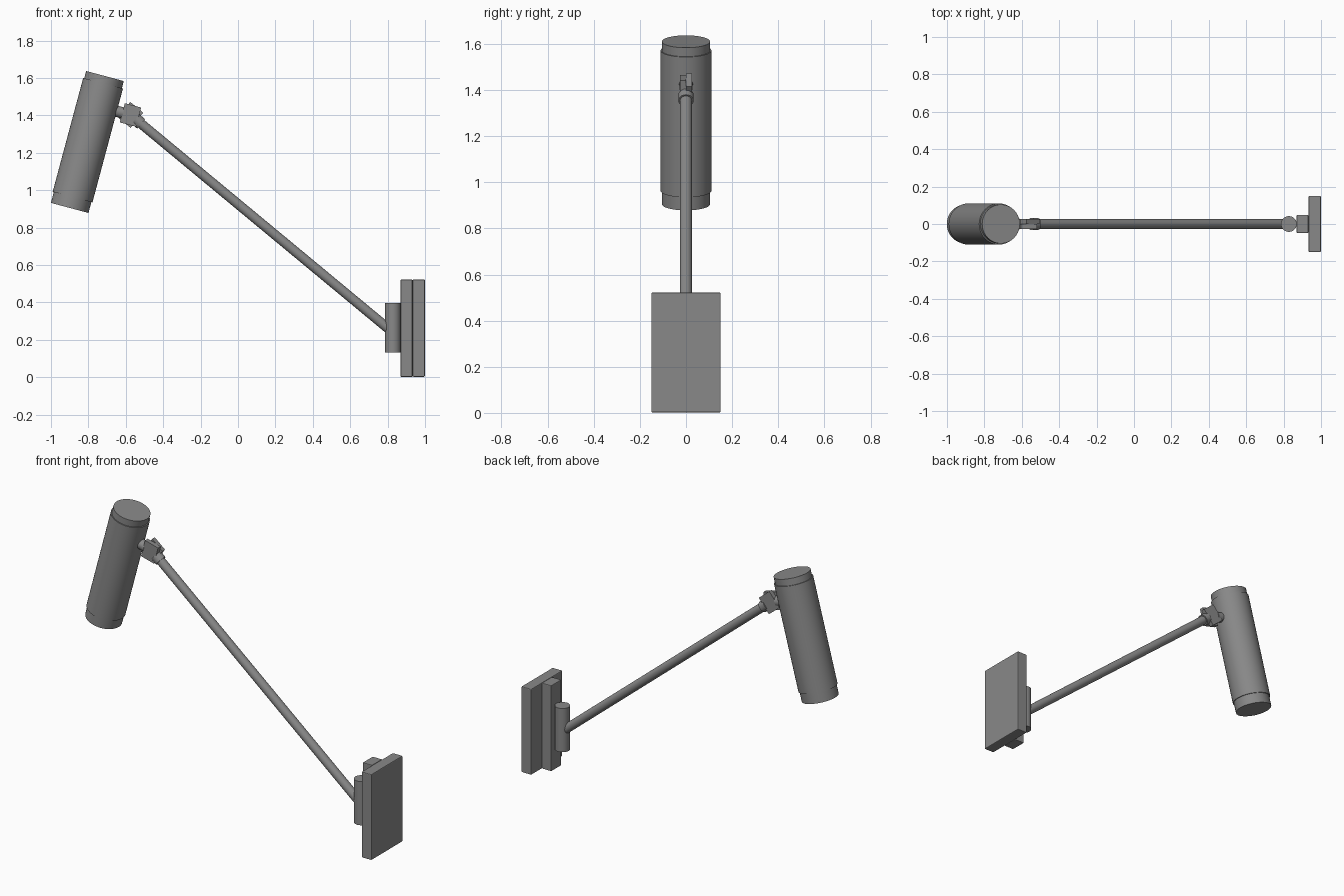
import bpy
from math import radians
from mathutils import Vector

cube = bpy.data.objects.get("Cube")
if cube:
    bpy.data.objects.remove(cube, do_unlink=True)

# Single grey finish
GREY = (0.25, 0.25, 0.25, 1)
metal = bpy.data.materials.new("grey_metal")
metal.use_nodes = True
metal.diffuse_color = GREY
metal.node_tree.nodes["Principled BSDF"].inputs["Base Color"].default_value = GREY


def finish(obj, name, bevel=0):
    obj.name = name
    obj.data.materials.append(metal)
    if bevel:
        mod = obj.modifiers.new("edge_bevel", "BEVEL")
        mod.width = bevel
        mod.segments = 2
    return obj


def rod(name, start, end, radius, sides=48):
    """Smooth cylinder between two points."""
    start, end = Vector(start), Vector(end)
    axis = end - start
    bpy.ops.mesh.primitive_cylinder_add(
        vertices=sides, radius=radius, depth=axis.length,
        location=(start + end) / 2,
        rotation=axis.to_track_quat("Z", "Y").to_euler())
    bpy.ops.object.shade_smooth_by_angle(angle=radians(35))
    return finish(bpy.context.object, name)


def box(name, centre, size, tilt=0, bevel=0):
    """Box tilted about the y axis."""
    bpy.ops.mesh.primitive_cube_add(size=1, location=centre, rotation=(0, tilt, 0))
    obj = bpy.context.object
    obj.scale = size
    bpy.ops.object.transform_apply(location=False, rotation=False, scale=True)
    return finish(obj, name, bevel)


# Wall mount
box("wall_plate", (0.966, 0, 0.262), (0.066, 0.30, 0.52), bevel=0.005)
box("mount_bar", (0.901, 0, 0.262), (0.063, 0.096, 0.52), bevel=0.004)
rod("swivel_post", (0.828, 0, 0.131), (0.828, 0, 0.396), 0.042)

# Arm running from the swivel post to the hinge
pivot = Vector((-0.575, 0, 1.402))
arm_base = Vector((0.82, 0, 0.246))
arm_dir = (arm_base - pivot).normalized()
rod("arm", arm_base, pivot + arm_dir * 0.04, 0.026)
rod("arm_collar", pivot + arm_dir * 0.035, pivot + arm_dir * 0.075, 0.033)

# Hinge: two overlapping plates, one following the shade and one the arm
shade_tilt = radians(15)
shade_up = Vector((0.2588, 0, 0.9659))
shade_out = Vector((0.9659, 0, -0.2588))
plate = (0.09, 0.026, 0.106)
box("shade_hinge_plate", pivot + Vector((0, -0.013, 0)), plate, shade_tilt)
box("arm_hinge_plate", pivot + Vector((0, 0.013, 0)), plate, radians(39.6))
rod("shade_stem", pivot - shade_out * 0.10, pivot - shade_out * 0.04, 0.03)

# Cylindrical shade with slightly narrower end rings
bottom = Vector((-0.90, 0, 0.905))
rod("shade_core", bottom, bottom + shade_up * 0.73, 0.104, 64)
rod("shade_body", bottom + shade_up * 0.06, bottom + shade_up * 0.69, 0.11, 64)
